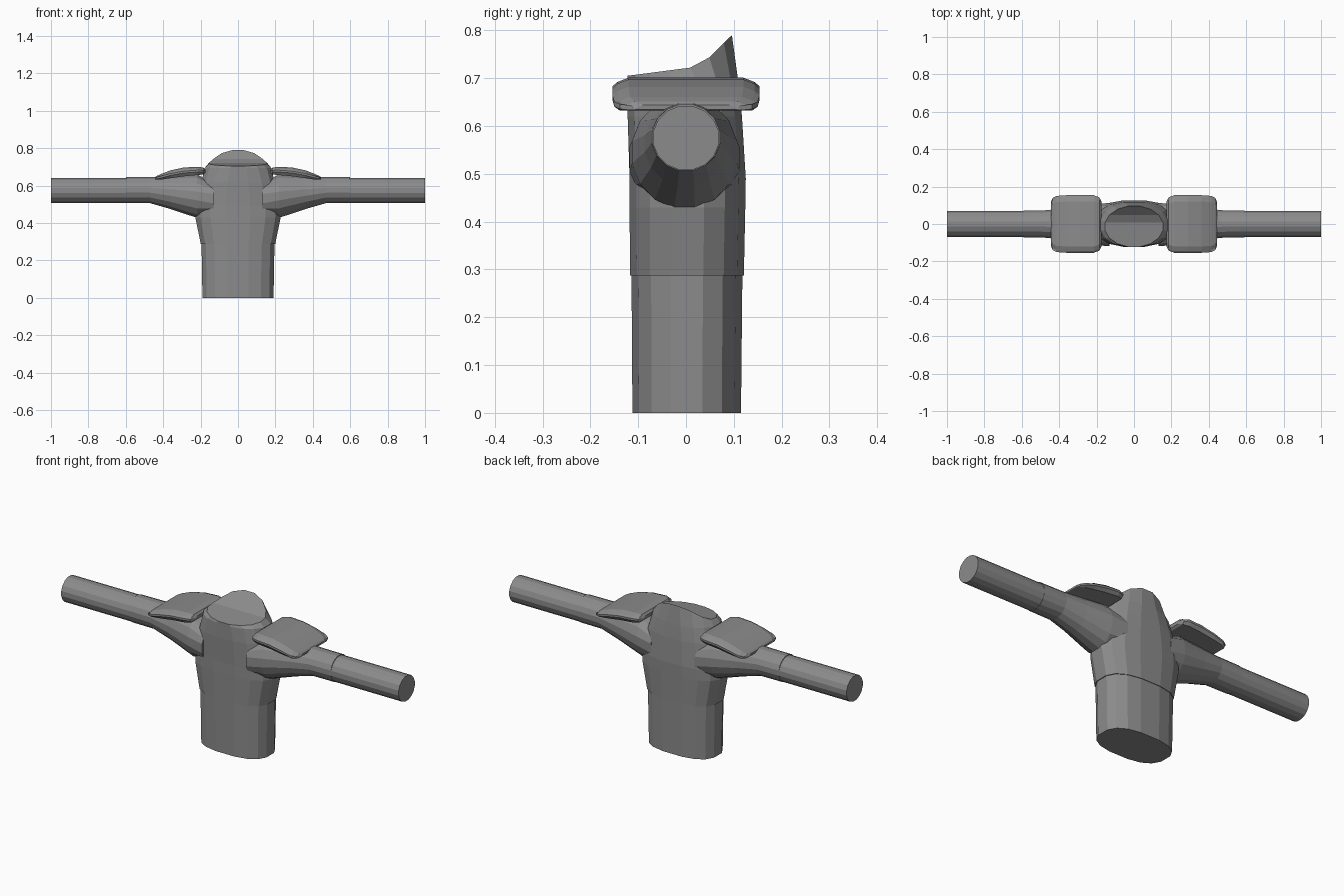
import bpy, bmesh
from math import sin, cos, pi, copysign

if "Cube" in bpy.data.objects:
    bpy.data.objects.remove(bpy.data.objects["Cube"])

N = 16

# Dark grey used on every part
grey = bpy.data.materials.new("dark_grey")
grey.diffuse_color = (.26, .26, .26, 1)
grey.use_nodes = True
grey.node_tree.nodes["Principled BSDF"].inputs["Base Color"].default_value = grey.diffuse_color


def oval(i, n=N, p=2.0):
    """Unit superellipse point i, offset half a step so sides pair up."""
    a = 2 * pi * (i + 0.5) / n
    c, s = cos(a), sin(a)
    return copysign(abs(c) ** (2 / p), c), copysign(abs(s) ** (2 / p), s)


def loft(name, rings, strip_cap=False, mirror=False):
    """Skin a list of equal-length point rings into a closed flat-shaded mesh."""
    bm = bmesh.new()
    vs = [[bm.verts.new(p) for p in r] for r in rings]
    n = len(vs[0])
    for a, b in zip(vs, vs[1:]):
        for i in range(n):
            j = (i + 1) % n
            bm.faces.new((a[i], a[j], b[j], b[i]))
    bm.faces.new(vs[0])
    if strip_cap:
        # left-right strips running from the back of the ring to the front
        top = vs[-1]
        order = [n // 4 - 1 - k for k in range(n // 2)]
        for k, k2 in zip(order, order[1:]):
            m, m2 = (n // 2 - 1 - k) % n, (n // 2 - 1 - k2) % n
            bm.faces.new((top[k % n], top[m], top[m2], top[k2 % n]))
    else:
        bm.faces.new(vs[-1])
    bmesh.ops.recalc_face_normals(bm, faces=bm.faces)
    me = bpy.data.meshes.new(name)
    bm.to_mesh(me)
    bm.free()
    me.materials.append(grey)
    ob = bpy.data.objects.new(name, me)
    bpy.context.collection.objects.link(ob)
    if mirror:
        ob.modifiers.new("Mirror", 'MIRROR').use_mirror_merge = False
    return ob


def level_ring(z, rx, y0, y1, p=2.6):
    cy, ry = (y0 + y1) / 2, (y1 - y0) / 2
    k = 1 / oval(0, p=p)[0]
    return [(rx * k * x, cy + ry * k * y, z)
            for x, y in (oval(i, p=p) for i in range(N))]


def arm_ring(x, cy, cz, ry, rz, p=2.0):
    return [(x, cy + ry * a, cz + rz * b)
            for a, b in (oval(i, p=p) for i in range(N))]


# Hips and waist below the shirt hem
loft("waist", [level_ring(0, .190, -.112, .115),
               level_ring(.295, .195, -.114, .118)])

# Chest, narrowing to a neckline that rises at the back
neck = []
for x, y, _ in level_ring(0, .155, -.122, .096, 2.0):
    z = .705 + .13 * (y + .122) if y < .03 else .725 + .065 * (y - .03) / .066
    neck.append((x, y, z))
loft("chest", [level_ring(.287, .199, -.117, .121),
               level_ring(.43, .228, -.118, .124),
               level_ring(.49, .225, -.118, .125),
               level_ring(.62, .195, -.122, .117),
               level_ring(.695, .178, -.122, .109, 2.3), neck], strip_cap=True)

# Sleeves flaring into the body
loft("sleeves", [arm_ring(.60, 0, .576, .072, .071),
                 arm_ring(.47, 0, .576, .075, .071),
                 arm_ring(.36, 0, .563, .088, .090),
                 arm_ring(.22, -.003, .545, .112, .119),
                 arm_ring(.13, -.003, .53, .117, .080, 2.8)], mirror=True)

# Bare arms
loft("arms", [arm_ring(1.0, 0, .575, .070, .068),
              arm_ring(.57, 0, .575, .070, .068)], mirror=True)


# Shoulder pads: curved slabs with a bevelled rim
def pad_ring(x, w, zb, zt):
    zm = zb + .5 * (zt - zb)
    half = [(w * .92, zb), (w, zm - .006), (w, zm + .004), (w * .93, zt - .009),
            (w * .78, zt)]
    pts = half + [(-y, z) for y, z in reversed(half)]
    return [(x, y, z) for y, z in pts]


loft("shoulder_pads", [pad_ring(.174, .120, .668, .686),
                       pad_ring(.184, .142, .660, .696),
                       pad_ring(.215, .154, .657, .701),
                       pad_ring(.29, .154, .650, .697),
                       pad_ring(.36, .154, .640, .682),
                       pad_ring(.415, .150, .632, .661),
                       pad_ring(.436, .138, .632, .651),
                       pad_ring(.444, .115, .634, .644)], mirror=True)
